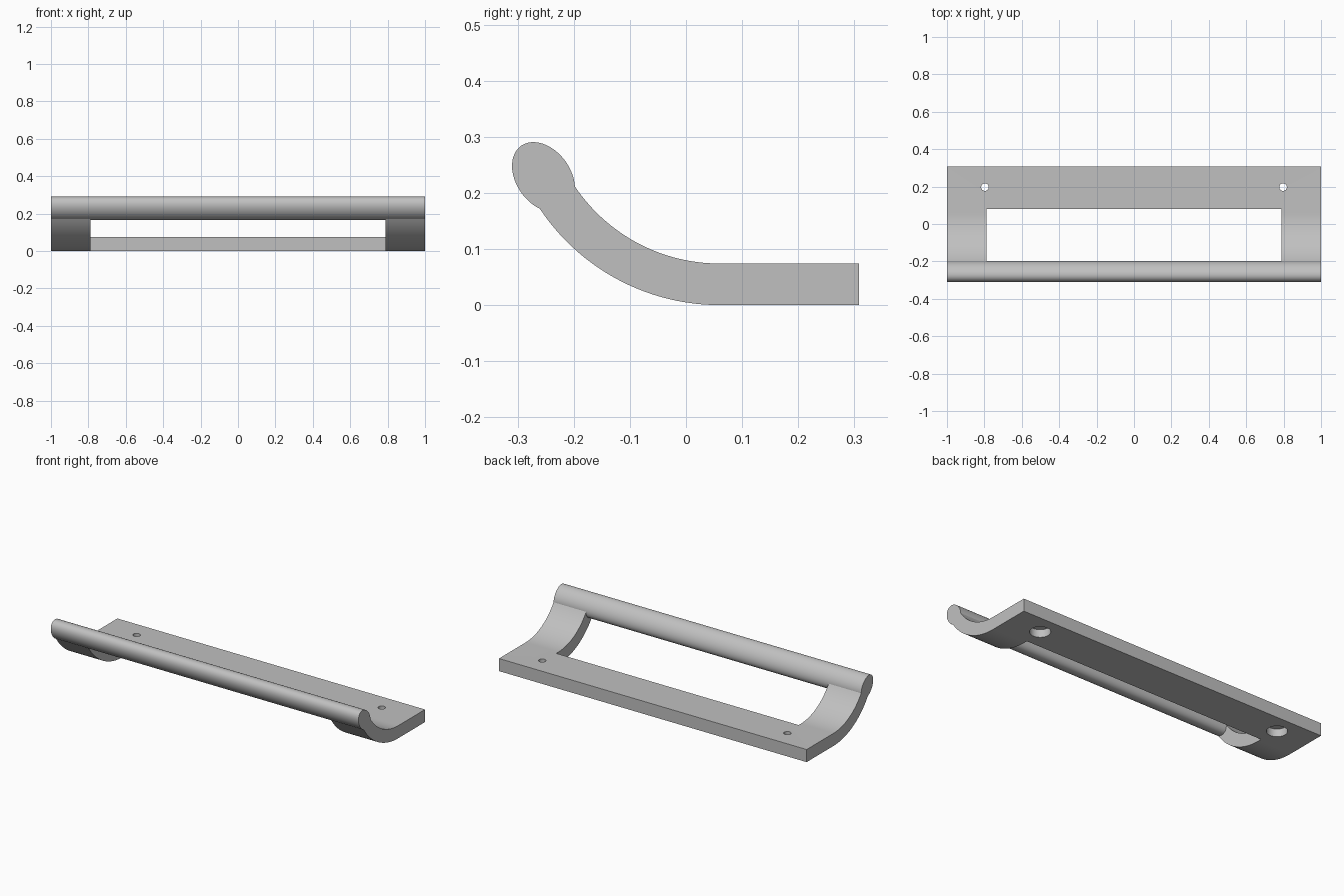
import bpy, bmesh, math
from mathutils import Vector

cube = bpy.data.objects.get("Cube")
if cube:
    bpy.data.objects.remove(cube, do_unlink=True)

grey = bpy.data.materials.new("satin_grey")
grey.use_nodes = True
colour = (0.53, 0.53, 0.53, 1)
grey.diffuse_color = colour
grey.node_tree.nodes["Principled BSDF"].inputs["Base Color"].default_value = colour


def prism(name, outline, half_width):
    """Extrude a (y, z) outline along x, symmetric about the centre."""
    bm = bmesh.new()
    face = bm.faces.new([bm.verts.new((-half_width, y, z)) for y, z in outline])
    new = bmesh.ops.extrude_face_region(bm, geom=[face])["geom"]
    verts = [v for v in new if isinstance(v, bmesh.types.BMVert)]
    bmesh.ops.translate(bm, verts=verts, vec=Vector((2 * half_width, 0, 0)))
    bmesh.ops.recalc_face_normals(bm, faces=bm.faces)
    mesh = bpy.data.meshes.new(name)
    bm.to_mesh(mesh)
    bm.free()
    mesh.materials.append(grey)
    obj = bpy.data.objects.new(name, mesh)
    bpy.context.collection.objects.link(obj)
    return obj


def cylinder(name, radius, x, y, z_low, z_high):
    bpy.ops.mesh.primitive_cylinder_add(
        vertices=32, radius=radius, depth=z_high - z_low,
        location=(x, y, (z_low + z_high) / 2))
    obj = bpy.context.object
    obj.name = name
    obj.data.materials.append(grey)
    return obj


def combine(target, tool, operation):
    tool.hide_render = True
    bpy.context.view_layer.objects.active = target
    mod = target.modifiers.new(operation, "BOOLEAN")
    mod.operation = operation
    mod.solver = "EXACT"
    mod.object = tool
    bpy.ops.object.modifier_apply(modifier=mod.name)
    bpy.data.objects.remove(tool, do_unlink=True)


# Mounting plate that sweeps up into the curved arms
THICK, BACK, BEND_Y, RADIUS = 0.074, 0.308, 0.06, 0.385
SWEEP, STEPS = math.radians(63.3), 28


def arc(radius):
    angles = [SWEEP * i / STEPS for i in range(STEPS + 1)]
    return [(BEND_Y - radius * math.sin(a), RADIUS - radius * math.cos(a))
            for a in angles]


outline = [(BACK, 0)] + arc(RADIUS) + arc(RADIUS - THICK)[::-1] + [(BACK, THICK)]
handle = prism("pull_handle", outline, 1)

# Opening between the two arms
opening = prism("opening_cutter", [(-0.5, -0.2), (0.08, -0.2), (0.08, 0.6), (-0.5, 0.6)], 0.788)
combine(handle, opening, "DIFFERENCE")

# Screw holes, counterbored from below
for x in (-0.797, 0.797):
    combine(handle, cylinder("screw_cutter", 0.02, x, 0.197, -0.1, 0.2), "DIFFERENCE")
    combine(handle, cylinder("counterbore_cutter", 0.055, x, 0.197, -0.1, 0.045), "DIFFERENCE")

# Oval grip bar along the front
tilt, major, minor = math.radians(125.7), 0.0686, 0.0483
oval = []
for i in range(64):
    a = math.tau * i / 64
    u, v = major * math.cos(a), minor * math.sin(a)
    oval.append((-0.254 + u * math.cos(tilt) - v * math.sin(tilt),
                 0.228 + u * math.sin(tilt) + v * math.cos(tilt)))
combine(handle, prism("grip_bar", oval, 1), "UNION")

# Smooth curves with crisp edges
bpy.ops.object.select_all(action="DESELECT")
handle.select_set(True)
bpy.context.view_layer.objects.active = handle
bpy.ops.object.shade_smooth_by_angle(angle=math.radians(25))
